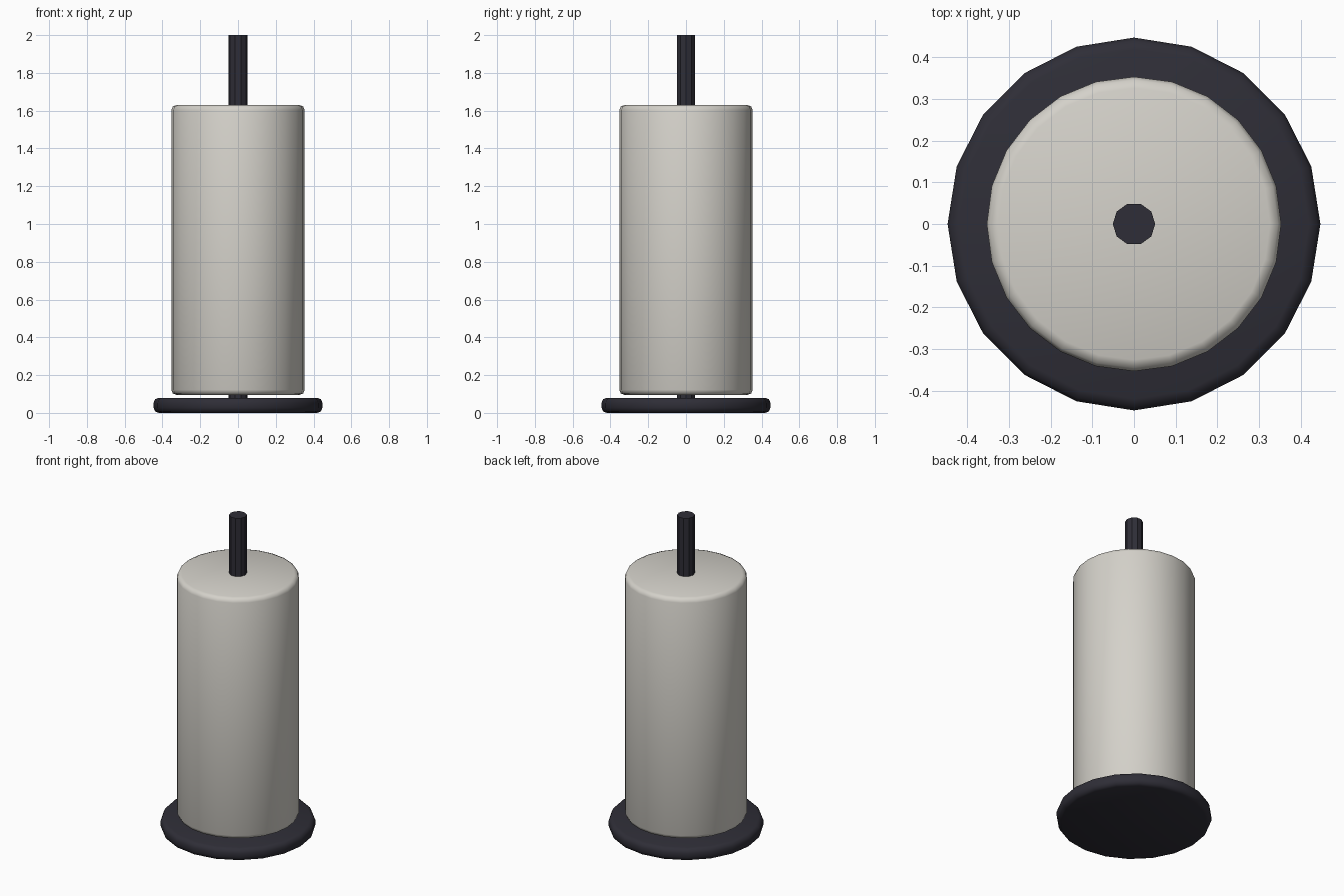
import bpy
import math

cube = bpy.data.objects.get("Cube")
if cube:
    bpy.data.objects.remove(cube, do_unlink=True)


def material(name, rgb):
    mat = bpy.data.materials.new(name)
    mat.use_nodes = True
    mat.diffuse_color = (*rgb, 1)
    mat.node_tree.nodes["Principled BSDF"].inputs["Base Color"].default_value = (*rgb, 1)
    return mat


def cylinder(name, sides, radius, bottom, top, mat, bevel=0.0):
    """Upright cylinder with a vertex on the +x axis and optional beveled rims."""
    bpy.ops.mesh.primitive_cylinder_add(
        vertices=sides, radius=radius, depth=top - bottom,
        location=(0, 0, (bottom + top) / 2), rotation=(0, 0, math.pi / 2))
    obj = bpy.context.object
    obj.name = name
    obj.data.materials.append(mat)
    if bevel:
        mod = obj.modifiers.new("Rim bevel", 'BEVEL')
        mod.width = bevel
        mod.segments = 2
        mod.limit_method = 'ANGLE'
        mod.angle_limit = math.radians(40)
        bpy.ops.object.modifier_apply(modifier=mod.name)
        bpy.ops.object.shade_smooth()
    return obj


dark = material("dark charcoal", (0.028, 0.027, 0.038))
paper = material("paper white", (0.66, 0.64, 0.59))

# Round foot, central rod and the paper roll around it
cylinder("base", 20, 0.447, 0, 0.08, dark, bevel=0.027)
cylinder("rod", 10, 0.051, 0.04, 2.0, dark)
cylinder("paper_roll", 24, 0.353, 0.095, 1.63, paper, bevel=0.027)
